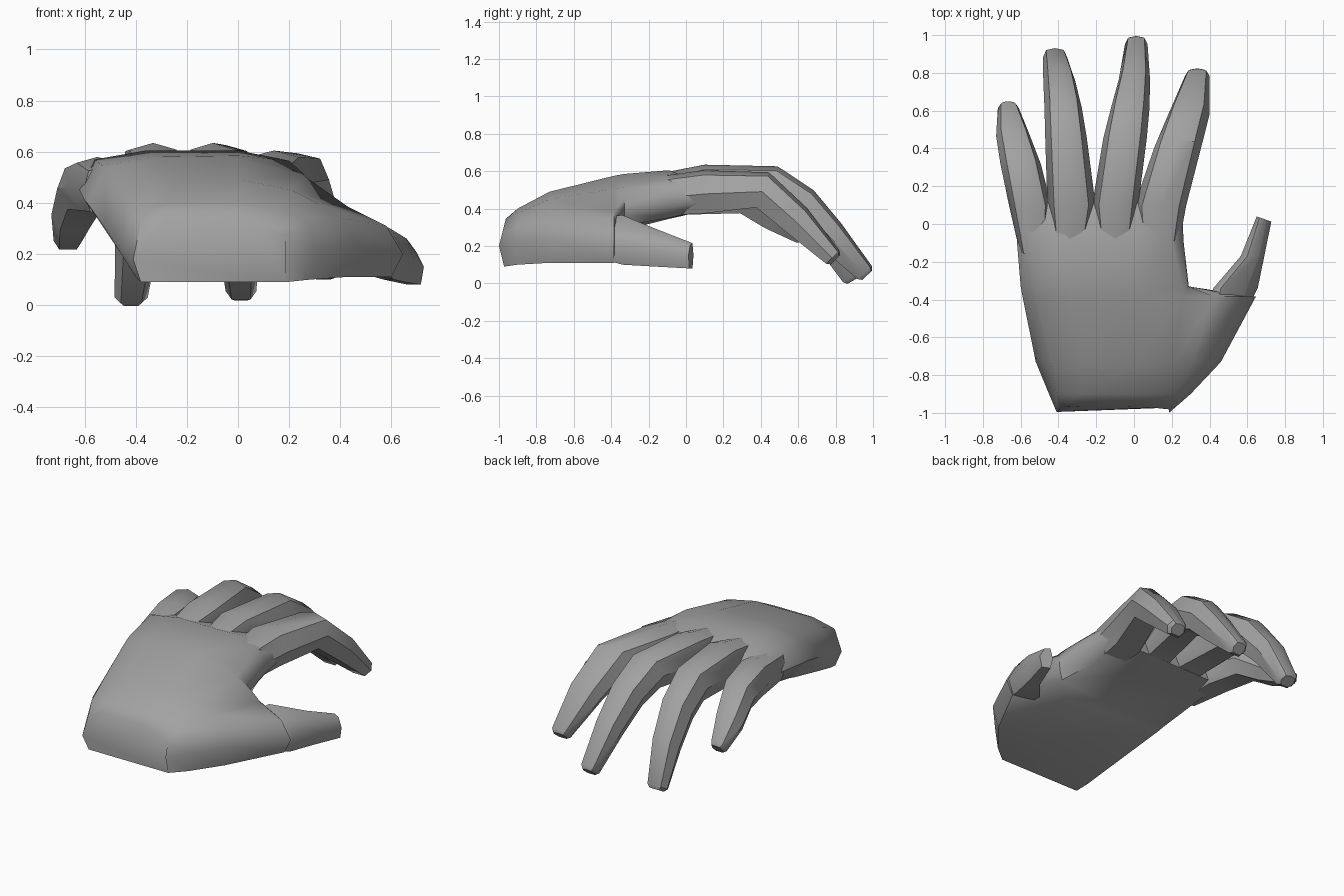
import bpy, bmesh, math
from mathutils import Vector

cube = bpy.data.objects.get("Cube")
if cube:
    bpy.data.objects.remove(cube, do_unlink=True)

# Single plain grey
grey = bpy.data.materials.new("plain_grey")
grey.use_nodes = True
colour = (0.36, 0.36, 0.36, 1)
grey.diffuse_color = colour
bsdf = next(n for n in grey.node_tree.nodes if n.type == 'BSDF_PRINCIPLED')
bsdf.inputs["Base Color"].default_value = colour
bsdf.inputs["Roughness"].default_value = 0.7


def loft(name, rings, angle):
    """Skin a list of equal rings and cap both ends."""
    bm = bmesh.new()
    rows = [[bm.verts.new(p) for p in ring] for ring in rings]
    n = len(rows[0])
    for a, b in zip(rows, rows[1:]):
        for i in range(n):
            j = (i + 1) % n
            bm.faces.new((a[i], a[j], b[j], b[i]))
    bm.faces.new(rows[0][::-1])
    bm.faces.new(rows[-1])
    bmesh.ops.recalc_face_normals(bm, faces=bm.faces[:])
    mesh = bpy.data.meshes.new(name)
    bm.to_mesh(mesh)
    bm.free()
    mesh.materials.append(grey)
    ob = bpy.data.objects.new(name, mesh)
    bpy.context.collection.objects.link(ob)
    bpy.ops.object.select_all(action='DESELECT')
    ob.select_set(True)
    bpy.context.view_layer.objects.active = ob
    bpy.ops.object.shade_smooth_by_angle(angle=math.radians(angle))


def slices(sections):
    """Turn (y, [(x, z), ...]) sections into rings."""
    return [[(x, y, z) for x, z in pts] for y, pts in sections]


# Heel of the hand with the thumb mound on its left edge
heel = slices([
    (-1.00, [(-.38, .09), (-.41, .18), (-.38, .32), (-.27, .345), (0, .34), (.10, .31),
             (.15, .29), (.185, .275), (.185, .20), (.185, .09), (-.1, .09)]),
    (-0.90, [(-.40, .11), (-.45, .22), (-.41, .37), (-.27, .40), (0, .40), (.15, .375),
             (.22, .35), (.275, .31), (.30, .22), (.28, .10), (0, .10)]),
    (-0.73, [(-.43, .16), (-.52, .30), (-.44, .44), (-.25, .49), (.02, .49), (.21, .45),
             (.31, .40), (.41, .34), (.46, .24), (.42, .11), (.10, .13)]),
    (-0.385, [(-.50, .27), (-.59, .40), (-.52, .535), (-.32, .57), (0, .575), (.26, .505),
              (.43, .385), (.58, .31), (.645, .20), (.60, .11), (.20, .24)]),
])
# Bowed wrist end
heel[0] = [(x, y + abs(z - .2) * .25, z) for x, y, z in heel[0]]
# Front of the palm, from the web to the finger roots
front = slices([
    (-0.33, [(-.51, .29), (-.60, .41), (-.53, .545), (-.33, .58), (0, .585), (.255, .515),
             (.285, .45), (.29, .41), (.285, .37), (.27, .31), (0, .285)]),
    (-0.09, [(-.54, .35), (-.62, .45), (-.56, .57), (-.36, .605), (0, .605), (.20, .565),
             (.245, .52), (.262, .46), (.255, .41), (.21, .35), (0, .345)]),
    (0.11, [(-.56, .39), (-.62, .46), (-.55, .51), (-.40, .53), (0, .53), (.20, .52),
            (.24, .50), (.255, .47), (.24, .43), (.20, .395), (0, .395)]),
])
loft("palm", heel + front, 55)

# Thumb: rooted in the mound, slanted at the tip
thumb = slices([
    (-0.43, [(.40, .17), (.40, .32), (.44, .36), (.56, .29), (.61, .21), (.58, .125)]),
    (-0.34, [(.43, .14), (.42, .33), (.46, .365), (.595, .30), (.655, .20), (.61, .10)]),
    (-0.17, [(.57, .10), (.565, .24), (.60, .295), (.66, .26), (.69, .18), (.655, .09)]),
    (0.04, [(.665, .08), (.65, .15), (.665, .215), (.70, .205), (.727, .15), (.715, .08)]),
])
thumb[-1] = [(x, y - (x - .65) * .35, z) for x, y, z in thumb[-1]]
loft("thumb", thumb, 50)

# Finger cross-section: ridged back, flat underside
SECTION = [(0, 1), (.72, .78), (1, -.1), (.62, -1), (-.62, -1), (-1, -.1), (-.72, .78)]


def finger(name, stations):
    """Stations are (x, y, z, half width, half thickness) along the bone."""
    mids = [Vector(s[:3]) for s in stations]
    side = Vector((1, 0, 0))
    rings = []
    for i, (x, y, z, hw, ht) in enumerate(stations):
        t = Vector((0, 0, 0))
        for a, b in ((i - 1, i), (i, i + 1)):
            if a >= 0 and b < len(mids):
                d = mids[b] - mids[a]
                d.x = 0
                t += d.normalized()
        t.normalize()
        up = Vector((0, -t.z, t.y))
        rings.append([mids[i] + side * u * hw + up * v * ht for u, v in SECTION])
    # Slightly domed fingertip
    rings.append([mids[-1] + t * .02 + side * u * hw * .7 + up * v * ht * .7
                  for u, v in SECTION])
    loft(name, rings, 40)


finger("little_finger", [
    (-.53, -.15, .455, .075, .09), (-.55, .10, .475, .112, .105),
    (-.60, .32, .465, .107, .095), (-.64, .47, .36, .09, .08),
    (-.665, .615, .255, .056, .045)])
finger("ring_finger", [
    (-.34, -.12, .475, .09, .115), (-.332, .11, .515, .127, .12),
    (-.36, .46, .52, .11, .11), (-.375, .62, .42, .099, .10),
    (-.395, .76, .255, .085, .085), (-.418, .885, .033, .065, .053)])
finger("middle_finger", [
    (-.10, -.12, .48, .09, .11), (-.098, .11, .515, .122, .12),
    (-.047, .46, .52, .115, .11), (-.02, .62, .42, .102, .10),
    (.002, .77, .26, .083, .085), (.012, .955, .058, .06, .052)])
finger("index_finger", [
    (.13, -.15, .465, .10, .105), (.14, .10, .49, .137, .115),
    (.232, .41, .50, .124, .10), (.292, .59, .34, .109, .085),
    (.335, .785, .14, .066, .05)])
